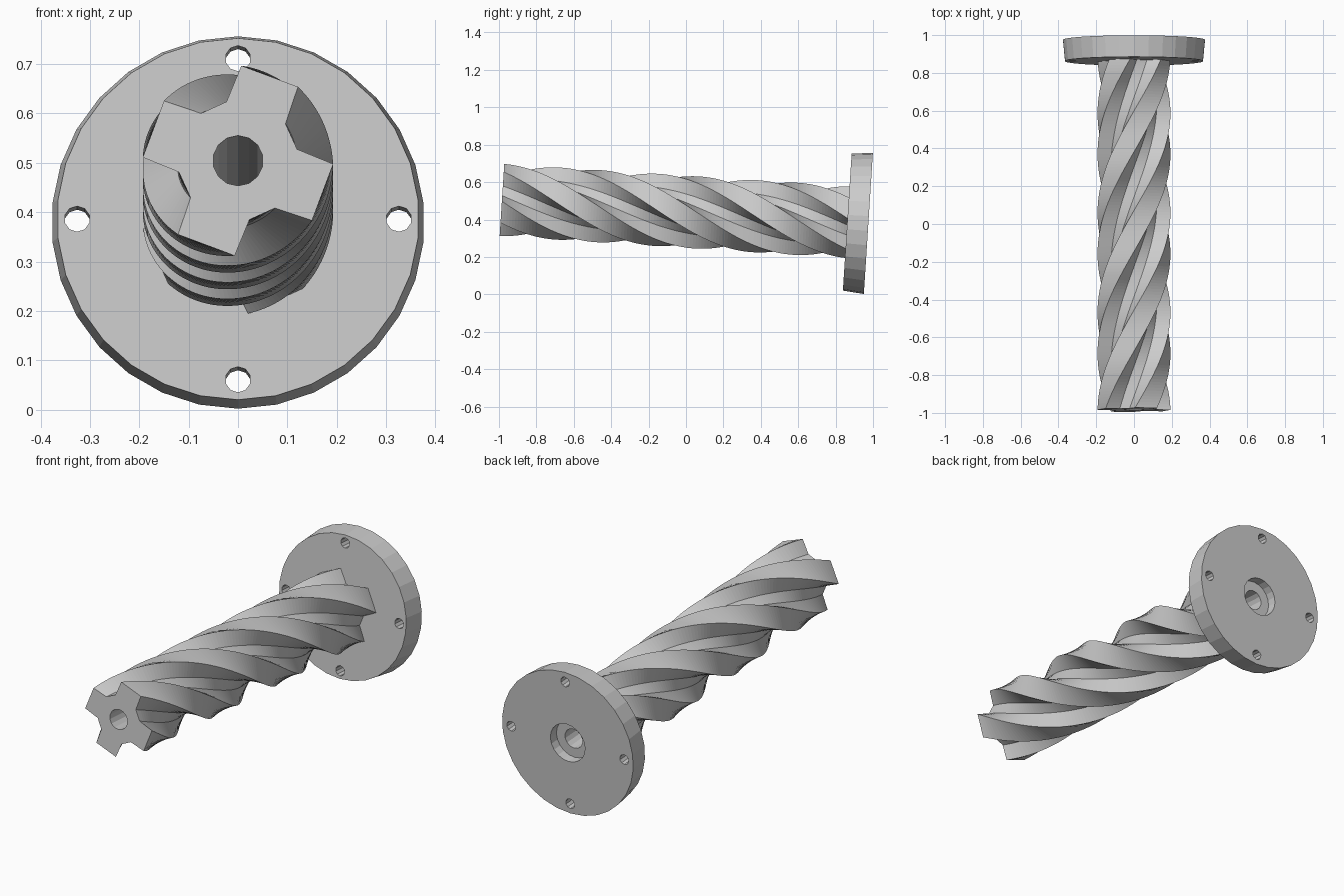
import bpy, bmesh
from math import sin, cos, radians
from mathutils import Matrix

cube = bpy.data.objects.get("Cube")
if cube:
    bpy.data.objects.remove(cube)

# Local z runs along the shaft, from the flange's back face to the tip
LENGTH, FLANGE, TWIST, ARMS = 1.963, 0.113, 315, 4
PLACE = Matrix.Translation((0, 0.975, 0.379)) @ Matrix.Rotation(radians(90 - 3.66), 4, 'X')

grey = bpy.data.materials.new("light grey")
grey.use_nodes = True
grey.diffuse_color = (0.6, 0.6, 0.6, 1)
grey.node_tree.nodes["Principled BSDF"].inputs["Base Color"].default_value = grey.diffuse_color


def make(name, bm):
    bmesh.ops.recalc_face_normals(bm, faces=bm.faces)
    mesh = bpy.data.meshes.new(name)
    bm.to_mesh(mesh)
    bm.free()
    obj = bpy.data.objects.new(name, mesh)
    obj.matrix_world = PLACE
    mesh.materials.append(grey)
    bpy.context.collection.objects.link(obj)
    return obj


def cone(bm, x, y, z0, z1, r0, r1, sides):
    m = Matrix.Translation((x, y, (z0 + z1) / 2))
    bmesh.ops.create_cone(bm, cap_ends=True, segments=sides, radius1=r0,
                          radius2=r1, depth=z1 - z0, matrix=m)


def cut(obj, cutter):
    mod = obj.modifiers.new("holes", 'BOOLEAN')
    mod.operation, mod.solver, mod.object = 'DIFFERENCE', 'EXACT', cutter
    cutter.hide_render = True
    cutter.hide_viewport = True


# Four-armed section, as (radius, angle) for each corner
section = [(r, a + 90 * k) for k in range(ARMS)
           for r, a in ((0.122, 11), (0.122, 38), (0.193, 51), (0.193, 88))]

# Twisted shaft
bm = bmesh.new()
STEPS = 120
rings = []
for i in range(STEPS + 1):
    u = i / STEPS
    turn = TWIST * (u - 1)
    rings.append([bm.verts.new((r * cos(radians(a + turn)), r * sin(radians(a + turn)),
                                FLANGE + u * (LENGTH - FLANGE))) for r, a in section])
n = len(section)
for low, high in zip(rings, rings[1:]):
    for j in range(n):
        k = (j + 1) % n
        bm.faces.new((low[j], low[k], high[k], high[j]))
bm.faces.new(rings[0])
bm.faces.new(rings[-1])
shaft = make("twisted_shaft", bm)

# Slightly tapered flange
bm = bmesh.new()
cone(bm, 0, 0, 0, FLANGE, 0.378, 0.367, 30)
flange = make("flange", bm)

# Bore through the whole length
bm = bmesh.new()
cone(bm, 0, 0, -0.1, LENGTH + 0.1, 0.051, 0.051, 14)
bore = make("bore_cutter", bm)

# Counterbore in the back and four bolt holes
bm = bmesh.new()
cone(bm, 0, 0, -0.05, 0.05, 0.1, 0.1, 20)
for k in range(4):
    a = radians(90 * k)
    cone(bm, 0.326 * cos(a), 0.326 * sin(a), -0.05, 0.2, 0.026, 0.026, 10)
holes = make("flange_hole_cutter", bm)

cut(shaft, bore)
cut(flange, bore)
cut(flange, holes)
